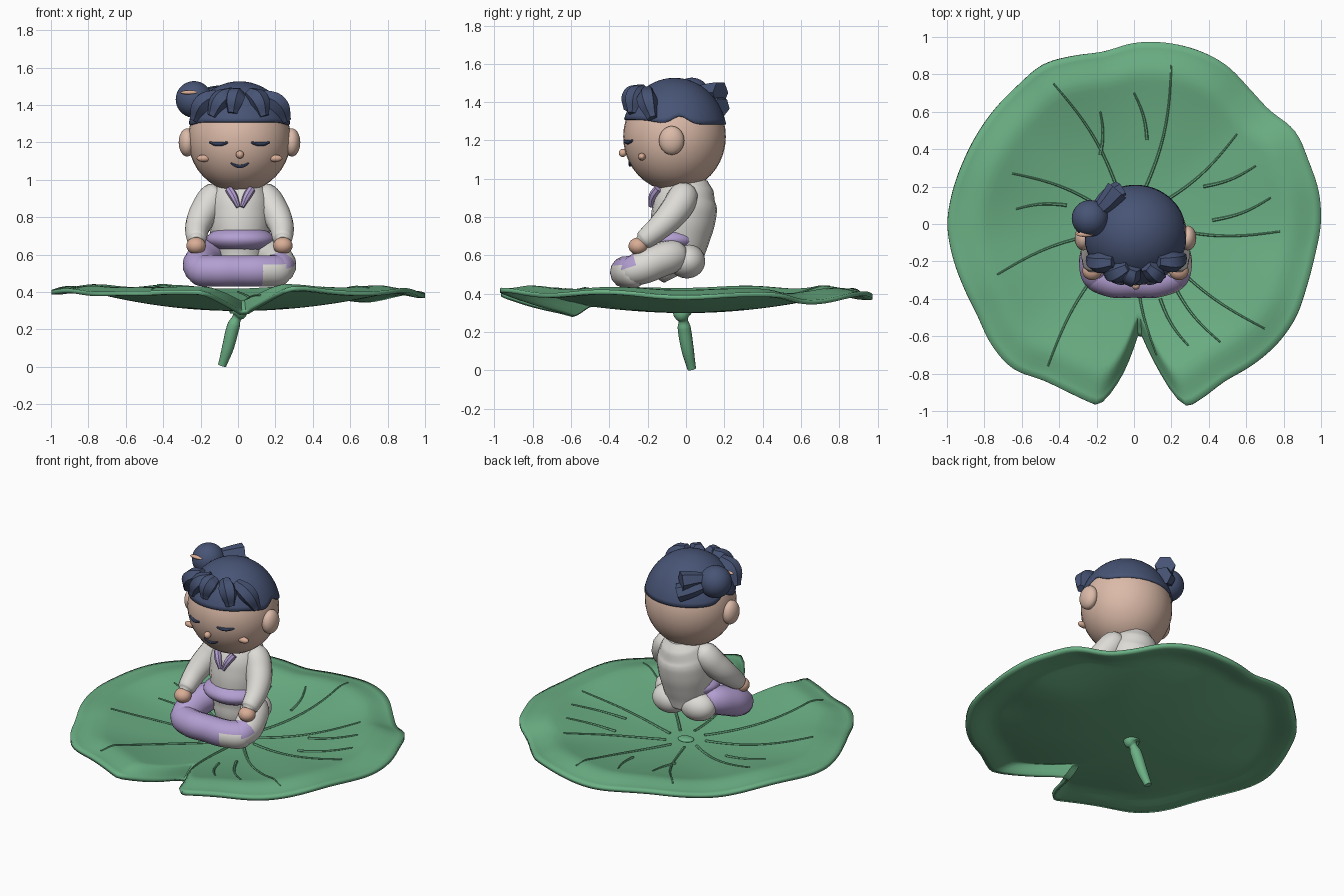
import bpy, bmesh, math
from math import sin, cos, pi, radians, exp
from mathutils import Vector

cube = bpy.data.objects.get("Cube")
if cube:
    bpy.data.objects.remove(cube, do_unlink=True)


def material(name, *srgb):
    mat = bpy.data.materials.new(name)
    mat.use_nodes = True
    color = [((c + 0.055) / 1.055) ** 2.4 for c in srgb] + [1]
    mat.diffuse_color = color
    mat.node_tree.nodes["Principled BSDF"].inputs["Base Color"].default_value = color
    return mat


GREEN = material("leaf green", .42, .69, .52)
NAVY = material("hair navy", .28, .33, .46)
SKIN = material("skin", .86, .73, .66)
BLUSH = material("warm skin", .85, .68, .59)
WHITE = material("robe white", .87, .86, .84)
PURPLE = material("sash purple", .70, .62, .82)


def add(name, mesh, mats, angle=40):
    """Link a mesh object, give it materials and smooth it."""
    ob = bpy.data.objects.new(name, mesh)
    bpy.context.collection.objects.link(ob)
    mesh.materials.clear()
    for mat in mats:
        mesh.materials.append(mat)
    bpy.ops.object.select_all(action='DESELECT')
    ob.select_set(True)
    bpy.context.view_layer.objects.active = ob
    bpy.ops.object.shade_smooth_by_angle(angle=radians(angle))
    return ob


def ellipsoid(name, center, size, mat):
    bm = bmesh.new()
    bmesh.ops.create_uvsphere(bm, u_segments=32, v_segments=20, radius=1)
    mesh = bpy.data.meshes.new(name)
    bm.to_mesh(mesh)
    bm.free()
    ob = add(name, mesh, [mat])
    ob.location, ob.scale = center, size
    return ob


def surface(name, point, around, rings, mat, thickness):
    """Polar sheet: point(angle, fraction), thickened on its inner side."""
    bm = bmesh.new()
    grid = [[bm.verts.new(point(2 * pi * i / around, j / rings)) for j in range(rings + 1)]
            for i in range(around)]
    for i in range(around):
        a, b = grid[i], grid[(i + 1) % around]
        for j in range(rings):
            bm.faces.new((a[j], a[j + 1], b[j + 1], b[j]))
    bmesh.ops.remove_doubles(bm, verts=bm.verts, dist=1e-5)
    mesh = bpy.data.meshes.new(name)
    bm.to_mesh(mesh)
    bm.free()
    ob = add(name, mesh, [mat])
    mod = ob.modifiers.new("thickness", 'SOLIDIFY')
    mod.thickness, mod.offset = thickness, -1
    return ob


def tube(name, points, radii, mats, detail=5, angle=40):
    """Smooth tapered tube through the points."""
    curve = bpy.data.curves.new(name, 'CURVE')
    curve.dimensions = '3D'
    curve.bevel_depth, curve.bevel_resolution = 1, detail
    curve.use_fill_caps, curve.resolution_u = True, 8
    spline = curve.splines.new('BEZIER')
    spline.radius_interpolation = 'CARDINAL'
    spline.bezier_points.add(len(points) - 1)
    for bp, co, r in zip(spline.bezier_points, points, radii):
        bp.co, bp.radius = co, r
        bp.handle_left_type = bp.handle_right_type = 'AUTO'
    temp = bpy.data.objects.new(name + "_path", curve)
    bpy.context.collection.objects.link(temp)
    deps = bpy.context.evaluated_depsgraph_get()
    mesh = bpy.data.meshes.new_from_object(temp.evaluated_get(deps))
    bpy.data.objects.remove(temp, do_unlink=True)
    return add(name, mesh, mats, angle)


# Leaf outline: radius by angle in degrees, with the notch at the front
EVEN = [1, 1.005, .99, 1, .94, .95, .985, .99, .985, .97, .93, .955, .985, .965, .965, .965, .97,
        .985, 1, .985, .97, .965, 1, 1.015, .96, .965]
OUTLINE = [(10 * i, r) for i, r in enumerate(EVEN)]
OUTLINE += [(259, .99), (262, .92), (266, .8), (270, .66), (273, .57), (277, .7), (281, .85),
            (283, .94), (286, 1.02), (300, .965), (310, .985), (320, 1), (330, 1), (340, .98),
            (350, .98), (360, 1)]


def raw_radius(deg):
    deg %= 360
    for (a, r), (b, s) in zip(OUTLINE, OUTLINE[1:]):
        if a <= deg <= b:
            return r + (s - r) * (deg - a) / (b - a)


def rim_radius(angle):
    deg = math.degrees(angle) % 360
    blur = 1 if 255 < deg < 290 else 3
    return sum(raw_radius(deg + k * blur) for k in (-1, 0, 1)) / 3


def ease(t):
    t = min(max(t, 0), 1)
    return t * t * (3 - 2 * t)


def on_leaf(x, y, lift=0):
    r, angle = math.hypot(x, y), math.atan2(y, x)
    f = r / rim_radius(angle)
    wave = -.01 * (cos(angle) + sin(2 * angle) + 1.2 * cos(8 * angle)) * f ** 3
    return Vector((x, y, .323 + .165 * r * r - .075 * ease((f - .8) / .22) + wave + lift))


def leaf_point(angle, f):
    r = rim_radius(angle) * f
    return on_leaf(r * cos(angle), r * sin(angle))


surface("lily_leaf", leaf_point, 180, 28, GREEN, .024)

# Raised veins: long ones from the centre, short ones between
ends = [(-.43, .75), (.2, .85), (.55, .48), (.78, -.04), (.7, -.56),
        (.12, -.7), (-.46, -.76), (-.73, -.27), (-.65, .27)]
veins = [((.12 * x / math.hypot(x, y), .12 * y / math.hypot(x, y)), (x, y)) for x, y in ends]
veins += [((-.18, .37), (-.18, .6)), ((.07, .45), (0, .7)), ((.42, .02), (.73, .14)),
          ((.37, .2), (.65, .31)), ((-.36, .1), (-.63, .08)), ((.2, -.3), (.46, -.63)),
          ((.14, -.4), (.29, -.65))]
for start, end in veins:
    a, b = Vector(start), Vector(end)
    bend = Vector((b.y - a.y, a.x - b.x)) * .06
    path = [a.lerp(b, t / 9) + bend * sin(pi * t / 9) for t in range(10)]
    tube("leaf_vein", [on_leaf(p.x, p.y, .002) for p in path],
         [.009 - .0005 * t for t in range(10)], [GREEN], 1)

# Stem and the small knob at the leaf centre
tube("stem", [(0, -.02, .31), (.005, -.02, .285), (-.005, -.015, .265), (-.022, -.01, .225),
              (-.055, .01, .1), (-.085, .03, .008)],
     [.05, .042, .025, .034, .032, .023], [GREEN])
ellipsoid("leaf_knob", (0, 0, .325), (.05, .04, .014), GREEN)

# Head, ears and nose
CX, CY, CZ = .008, -.06, 1.22
ellipsoid("head", (CX, CY, CZ), (.275, .268, .285), SKIN)
for side in (-1, 1):
    ellipsoid("ear", (CX + side * .28, -.075, 1.2), (.045, .066, .075), SKIN)
ellipsoid("nose", (.01, -.33, 1.135), (.021, .021, .021), BLUSH)


def on_face(x, z, lift=.002):
    fall = 1 - ((x - CX) / .275) ** 2 - ((z - CZ) / .285) ** 2
    return Vector((x, CY - .268 * fall ** .5 - lift, z))


# Closed eyes, smile and cheeks
def face_line(name, x, z, half, sag, thick):
    steps = [t / 4 for t in range(-4, 5)]
    tube(name, [on_face(x + half * t, z - sag * (1 - t * t)) for t in steps],
         [thick * (1 - .5 * t * t) for t in steps], [NAVY], 2)


for side in (-1, 1):
    face_line("closed_eye", CX + side * .112, 1.2, .048, .009, .011)
    ellipsoid("cheek", on_face(CX + side * .192, 1.115, .006), (.037, .02, .019), BLUSH)
face_line("smile", .01, 1.09, .048, .018, .009)


# Hair cap with a raised edge above each ear
def hair_point(angle, f):
    y = sin(angle) * .275
    low = 1.285 + .045 * exp(-((y - .03) / .06) ** 2) + .025 * ease(-y / .2)
    polar = math.acos((low - CZ) / .307) * f
    return (CX + .283 * sin(polar) * cos(angle), CY + .276 * sin(polar) * sin(angle),
            CZ + .307 * cos(polar))


surface("hair_cap", hair_point, 64, 16, NAVY, .015)

# Chunky fringe locks: (top x, top z, tip x, tip z)
for x0, z0, x1, z1 in [(-.12, 1.46, -.235, 1.335), (-.03, 1.47, -.14, 1.355),
                       (.0, 1.47, -.03, 1.37), (.07, 1.47, .14, 1.355), (.14, 1.46, .26, 1.33)]:
    top, tip = on_face(x0 * .9, z0 - .03), on_face(x1 * .92, z1)
    top.z += .025
    mid = top.lerp(tip, .5) + Vector((x1 * .12, -.02, .015))
    tip += Vector((x1 * .08, -.012, -.015))
    tube("fringe_lock", [top, mid, tip], [.036, .054, .028], [NAVY], 1, 25)

# Side bun, its pin and the flared tails behind
ellipsoid("hair_bun", (-.235, .03, 1.43), (.098, .098, .098), NAVY)
ellipsoid("bun_pin", (-.262, -.055, 1.467), (.045, .014, .011), BLUSH)
tube("bun_tail_upper", [(-.2, .06, 1.45), (-.15, .11, 1.452), (-.09, .18, 1.45)],
     [.036, .048, .062], [NAVY], 1, 25)
tube("bun_tail_lower", [(-.2, .08, 1.42), (-.14, .14, 1.395), (-.07, .18, 1.37)],
     [.036, .048, .056], [NAVY], 1, 25)

# Robe body, neck and sash
tube("robe_body", [(.01, -.03, .5), (.01, -.04, .52), (.01, -.04, .61), (.01, -.028, .71),
                   (.01, -.012, .81), (.01, .003, .9), (.01, .025, .97), (.01, .035, 1.01)],
     [.08, .12, .138, .158, .169, .16, .123, .08], [WHITE], 8)
ellipsoid("sash", (.012, -.075, .682), (.182, .152, .072), PURPLE)

# Collar strips meeting in a V
for side in (-1, 1):
    tube("collar", [(.012 + side * .06, -.145, .95), (.012 + side * .035, -.172, .91),
                    (.012 + side * .01, -.185, .855)], [.022, .022, .012], [PURPLE], 2)

# Arms, hands, hips and thighs, one of each per side
for side, cloth in ((-1, PURPLE), (1, WHITE)):
    def at(x, y, z):
        return (.008 + side * x, y, z)
    tube("sleeve", [at(.09, .0, .95), at(.125, -.01, .92), at(.178, -.05, .845),
                    at(.222, -.13, .755), at(.23, -.22, .68), at(.23, -.237, .667)],
         [.04, .075, .08, .068, .052, .035], [WHITE])
    ellipsoid("hand", at(.232, -.25, .648), (.052, .05, .045), BLUSH)
    ellipsoid("hip", at(.1, .005, .57), (.115, .095, .09), WHITE)
    thigh = tube("thigh", [at(.12, -.01, .6), at(.15, -.05, .6), at(.2, -.15, .57),
                           at(.215, -.25, .53), at(.2, -.31, .515), at(.18, -.34, .51)],
                 [.04, .08, .09, .085, .063, .02], [cloth, PURPLE])
    for face in thigh.data.polygons:
        face.material_index = int(face.center.y < -.27 and face.center.z > .535)

# Folded shins across the front, purple running into white at one knee
shins = tube("folded_shins", [(-.25, -.23, .525), (-.22, -.26, .517), (-.13, -.305, .513),
                              (.0, -.31, .513), (.14, -.305, .513), (.235, -.26, .517),
                              (.27, -.23, .525)],
             [.02, .075, .084, .084, .084, .077, .02], [PURPLE, WHITE])
for face in shins.data.polygons:
    c = face.center
    face.material_index = 0 if c.x < .13 or (c.z > .535 and c.x < .28) else 1
